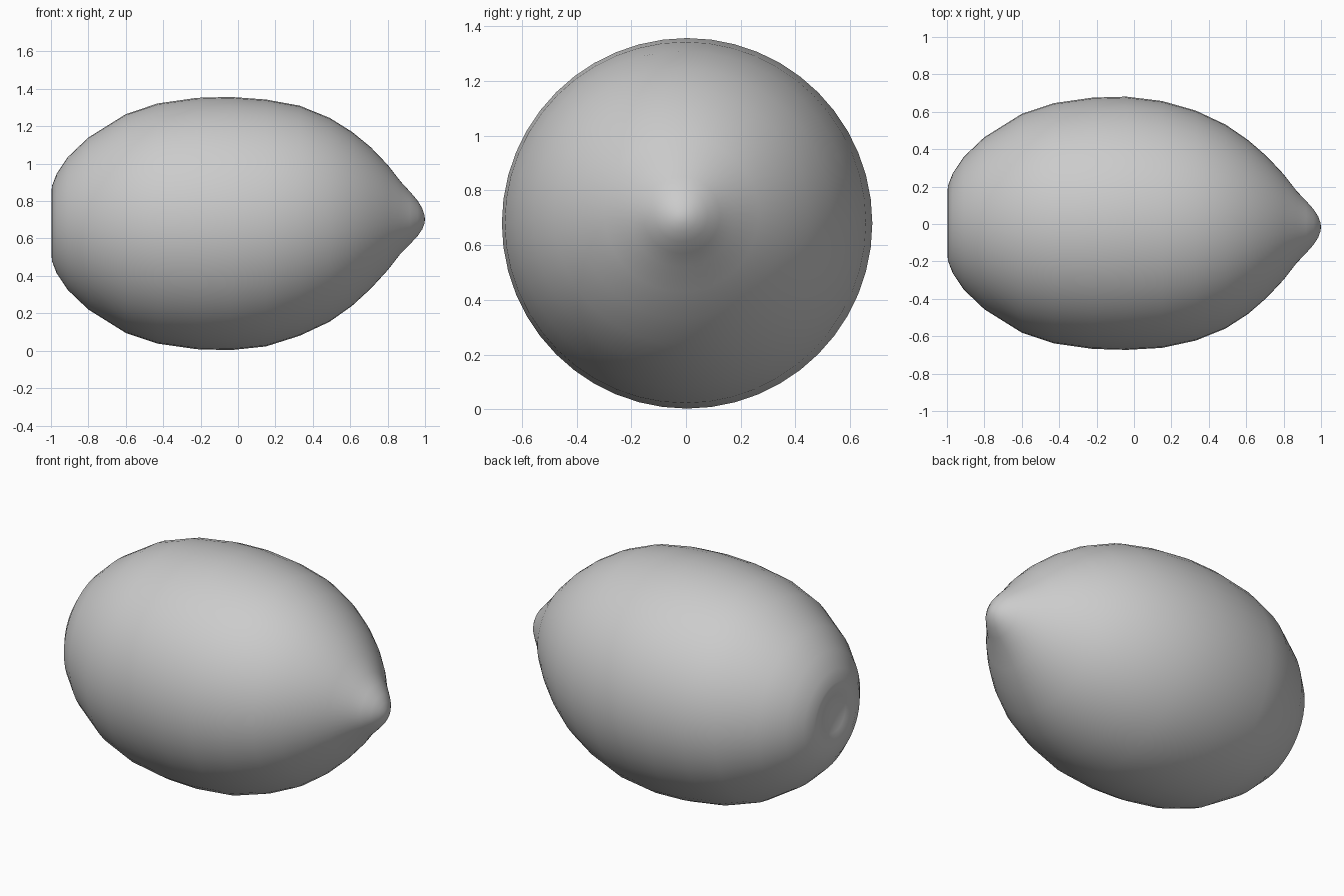
import bpy, bmesh, math
from mathutils import Vector

cube = bpy.data.objects.get("Cube")
if cube:
    bpy.data.objects.remove(cube, do_unlink=True)

SIDES = 48

# Rind colour
rind = bpy.data.materials.new("plain grey rind")
rind.use_nodes = True
grey = (0.6, 0.6, 0.6, 1)
rind.diffuse_color = grey
rind.node_tree.nodes["Principled BSDF"].inputs["Base Color"].default_value = grey

# Profile along the fruit: position x, radius, centre height
profile = [
    (-0.975, 0.07, 0.69), (-0.985, 0.11, 0.69), (-0.998, 0.15, 0.685),
    (-0.995, 0.20, 0.68), (-0.97, 0.265, 0.68), (-0.91, 0.355, 0.68),
    (-0.80, 0.46, 0.68), (-0.60, 0.585, 0.68), (-0.43, 0.642, 0.68),
    (-0.22, 0.672, 0.68), (-0.04, 0.677, 0.68), (0.15, 0.66, 0.683),
    (0.33, 0.615, 0.695), (0.49, 0.545, 0.70), (0.61, 0.465, 0.705),
    (0.71, 0.378, 0.71), (0.80, 0.282, 0.712), (0.87, 0.192, 0.712),
    (0.92, 0.14, 0.71), (0.96, 0.095, 0.708), (0.985, 0.056, 0.705),
    (0.996, 0.025, 0.703),
]


def centre_y(x):
    # The nipple end drifts slightly towards the front
    return 0.004 - 0.02 * max(0, min(1, (x + 0.04) / 0.6))


bm = bmesh.new()
rings = []
for x, r, z in profile:
    ring = []
    for i in range(SIDES):
        a = math.tau * i / SIDES
        ring.append(bm.verts.new((x, centre_y(x) + r * math.cos(a), z + r * math.sin(a))))
    rings.append(ring)

# Skin between neighbouring rings
for a, b in zip(rings, rings[1:]):
    for i in range(SIDES):
        j = (i + 1) % SIDES
        bm.faces.new((a[i], a[j], b[j], b[i]))

# Sunken stem scar and rounded nipple tip
for ring, x, z in ((rings[0], -0.97, 0.69), (rings[-1], 1.0, 0.703)):
    pole = bm.verts.new(Vector((x, centre_y(x), z)))
    for i in range(SIDES):
        bm.faces.new((ring[i], ring[(i + 1) % SIDES], pole))

bmesh.ops.recalc_face_normals(bm, faces=bm.faces)
for f in bm.faces:
    f.smooth = True
mesh = bpy.data.meshes.new("fruit_body")
bm.to_mesh(mesh)
bm.free()
mesh.materials.append(rind)
body = bpy.data.objects.new("fruit_body", mesh)
bpy.context.collection.objects.link(body)
